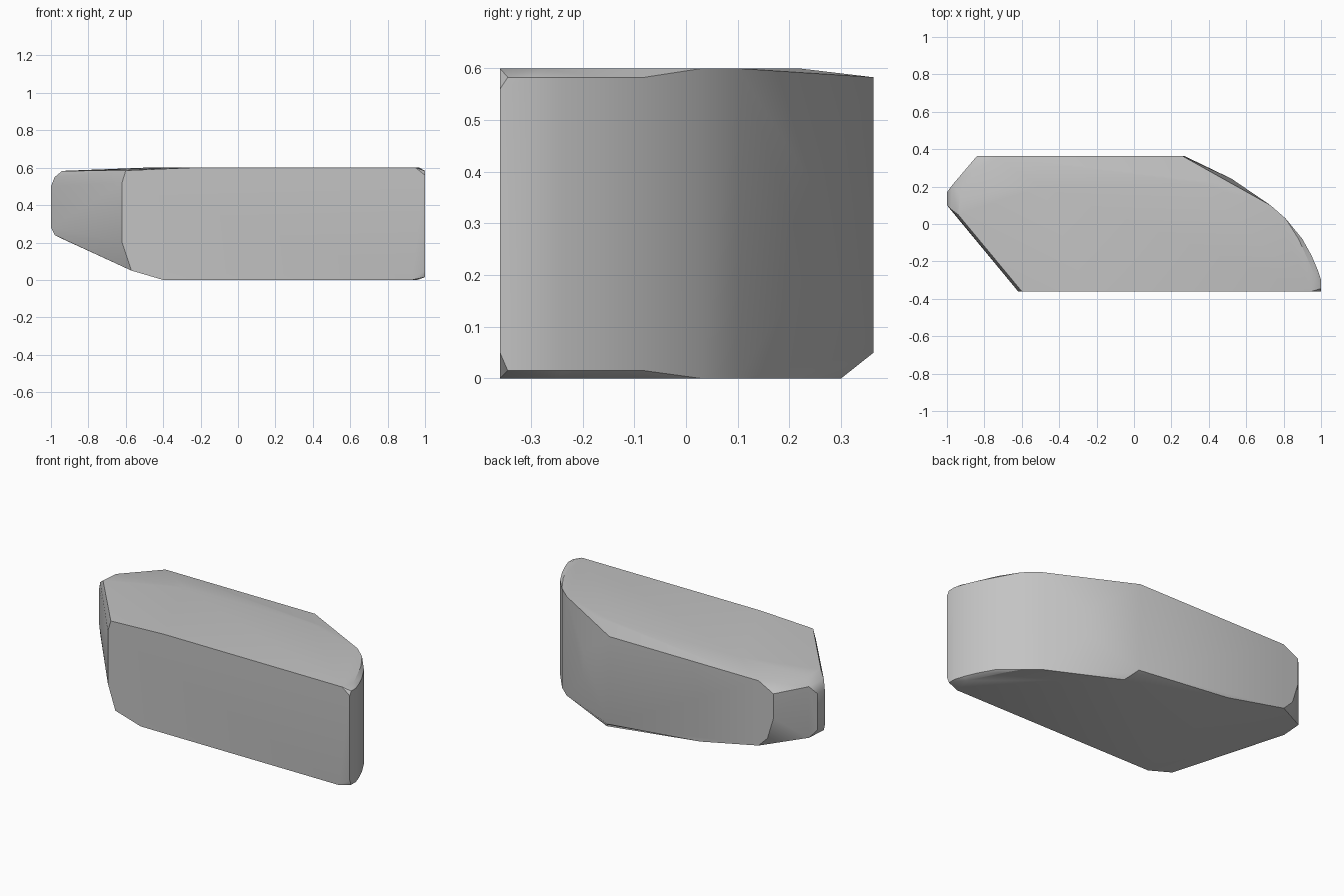
import bpy
import bmesh
import math

cube = bpy.data.objects.get("Cube")
if cube:
    bpy.data.objects.remove(cube, do_unlink=True)


def make_material(name, colour):
    material = bpy.data.materials.new(name)
    material.use_nodes = True
    material.diffuse_color = colour
    material.node_tree.nodes["Principled BSDF"].inputs["Base Color"].default_value = colour
    return material


def columns(outline, bottom, top):
    """Stand a vertical edge on every point of a plan outline."""
    return [(x, y, z) for x, y in outline for z in (bottom, top)]


def ring(outline, height):
    """Lay a plan outline at one height."""
    return [(x, y, height) for x, y in outline]


def profile_at(depth, outline):
    """Place an x/z outline on a plane of constant y."""
    return [(x, depth, z) for x, z in outline]


FRONT, BACK, TOP = -.36, .363, .6
points = []

# Flat front face with its clipped corners
points += profile_at(FRONT, [
    (-.4, 0), (-.57, .05), (-.62, .2), (-.62, .52), (-.6, .585),
    (-.25, TOP), (.95, TOP), (1, .56), (1, .05), (.93, 0)])

# Flat back face, its lower edge climbing toward the narrow end
points += profile_at(BACK, [
    (.27, .05), (-.35, .11), (-.74, .19), (-.8, .25), (-.84, .38),
    (-.84, .53), (-.74, .583), (.26, .583)])

# Narrow rounded tip
points += columns([(-1, .1), (-1, .17)], .28, .5)
points += columns([(-.98, .08), (-.97, .21)], .24, .55)
points += columns([(-.94, .05), (-.93, .16)], .22, .583)

# Curved side, slightly bulging near the back
points += columns([(.52, .243)], .22, .38)
points += columns([(.73, .1), (.81, .03)], 0, TOP)
points += columns([(.9, -.08), (.95, -.17), (.98, -.24), (1, -.3), (1, -.345)], .015, .583)

# Edges of the flat top and flat underside
points += ring([(.88, -.08), (.97, -.28), (.33, .22), (-.5, .2), (.45, .22)], TOP)
points += ring([(.87, -.07), (.96, -.25), (.32, .3)], 0)

# Wrap the outlines in one faceted block
bm = bmesh.new()
for point in points:
    bm.verts.new(point)
hull = bmesh.ops.convex_hull(bm, input=bm.verts[:])
loose = {item for item in hull["geom_interior"] + hull["geom_unused"]
         if isinstance(item, bmesh.types.BMVert)}
bmesh.ops.delete(bm, geom=list(loose), context="VERTS")
bmesh.ops.dissolve_limit(bm, angle_limit=math.radians(1), verts=bm.verts[:], edges=bm.edges[:])
bmesh.ops.recalc_face_normals(bm, faces=bm.faces[:])

mesh = bpy.data.meshes.new("stone_block")
bm.to_mesh(mesh)
bm.free()
mesh.materials.append(make_material("light grey stone", (.55, .55, .55, 1)))
block = bpy.data.objects.new("stone_block", mesh)
bpy.context.collection.objects.link(block)

# Soften the gentle bends while keeping the main edges crisp
bpy.ops.object.select_all(action="DESELECT")
block.select_set(True)
bpy.context.view_layer.objects.active = block
bpy.ops.object.shade_smooth_by_angle(angle=math.radians(30))
